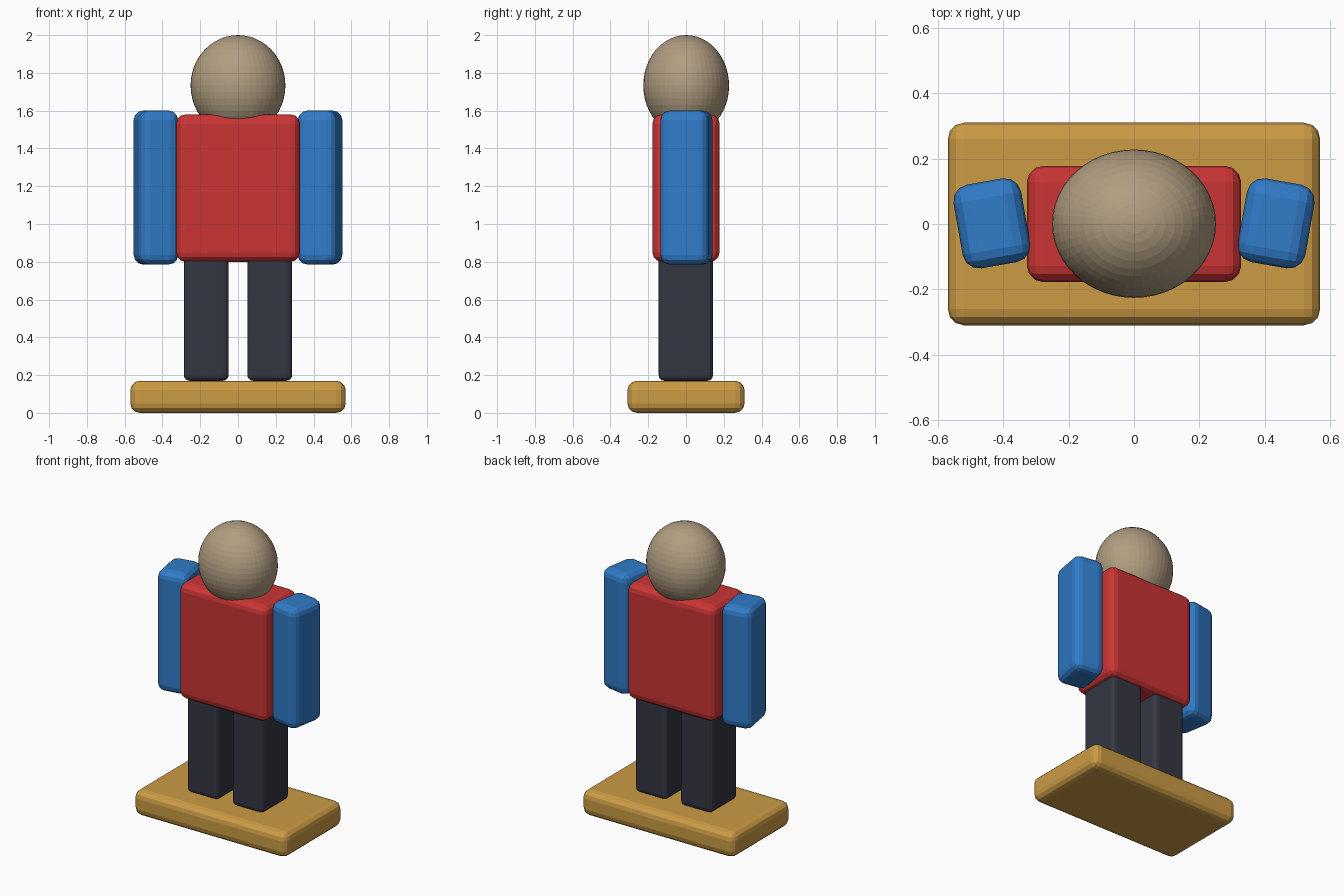
import bpy
import bmesh
from math import radians
from mathutils import Matrix

if "Cube" in bpy.data.objects:
    bpy.data.objects.remove(bpy.data.objects["Cube"])


def material(name, rgb):
    mat = bpy.data.materials.new(name)
    mat.diffuse_color = (*rgb, 1.0)
    mat.use_nodes = True
    mat.node_tree.nodes["Principled BSDF"].inputs["Base Color"].default_value = mat.diffuse_color
    return mat


def add_object(name, bm, mat):
    mesh = bpy.data.meshes.new(name)
    bm.to_mesh(mesh)
    bm.free()
    mesh.materials.append(mat)
    obj = bpy.data.objects.new(name, mesh)
    bpy.context.collection.objects.link(obj)
    return obj


def rounded_box(name, center, size, bevel, mat, turn=0.0):
    bm = bmesh.new()
    bmesh.ops.create_cube(bm, size=1.0, matrix=Matrix.Diagonal((*size, 1.0)))
    obj = add_object(name, bm, mat)
    obj.location = center
    obj.rotation_euler.z = radians(turn)
    mod = obj.modifiers.new("rounded_edges", 'BEVEL')
    mod.width = bevel
    mod.segments = 3
    mod.limit_method = 'NONE'
    return obj


tan = material("tan", (0.44, 0.34, 0.22))
red = material("red", (0.60, 0.035, 0.035))
blue = material("blue", (0.03, 0.20, 0.58))
dark = material("dark", (0.035, 0.038, 0.055))
ochre = material("ochre", (0.60, 0.33, 0.06))

# Stand and torso
rounded_box("base", (0, 0, 0.085), (1.14, 0.62, 0.17), 0.05, ochre)
rounded_box("torso", (0, 0, 1.19), (0.656, 0.356, 0.78), 0.05, red)

# Legs and slightly turned arms
for side, label in ((-1, "left"), (1, "right")):
    rounded_box(label + "_leg", (side * 0.168, -0.001, 0.505),
                (0.238, 0.288, 0.67), 0.03, dark)
    rounded_box(label + "_arm", (side * 0.435, 0.002, 1.193),
                (0.21, 0.26, 0.815), 0.05, blue, turn=-10 * side)

# Head, sunk into the torso
bm = bmesh.new()
bmesh.ops.create_uvsphere(bm, u_segments=48, v_segments=24, radius=1.0)
bmesh.ops.scale(bm, vec=(0.251, 0.227, 0.267), verts=bm.verts)
head = add_object("head", bm, tan)
head.location = (0, 0.001, 1.733)
